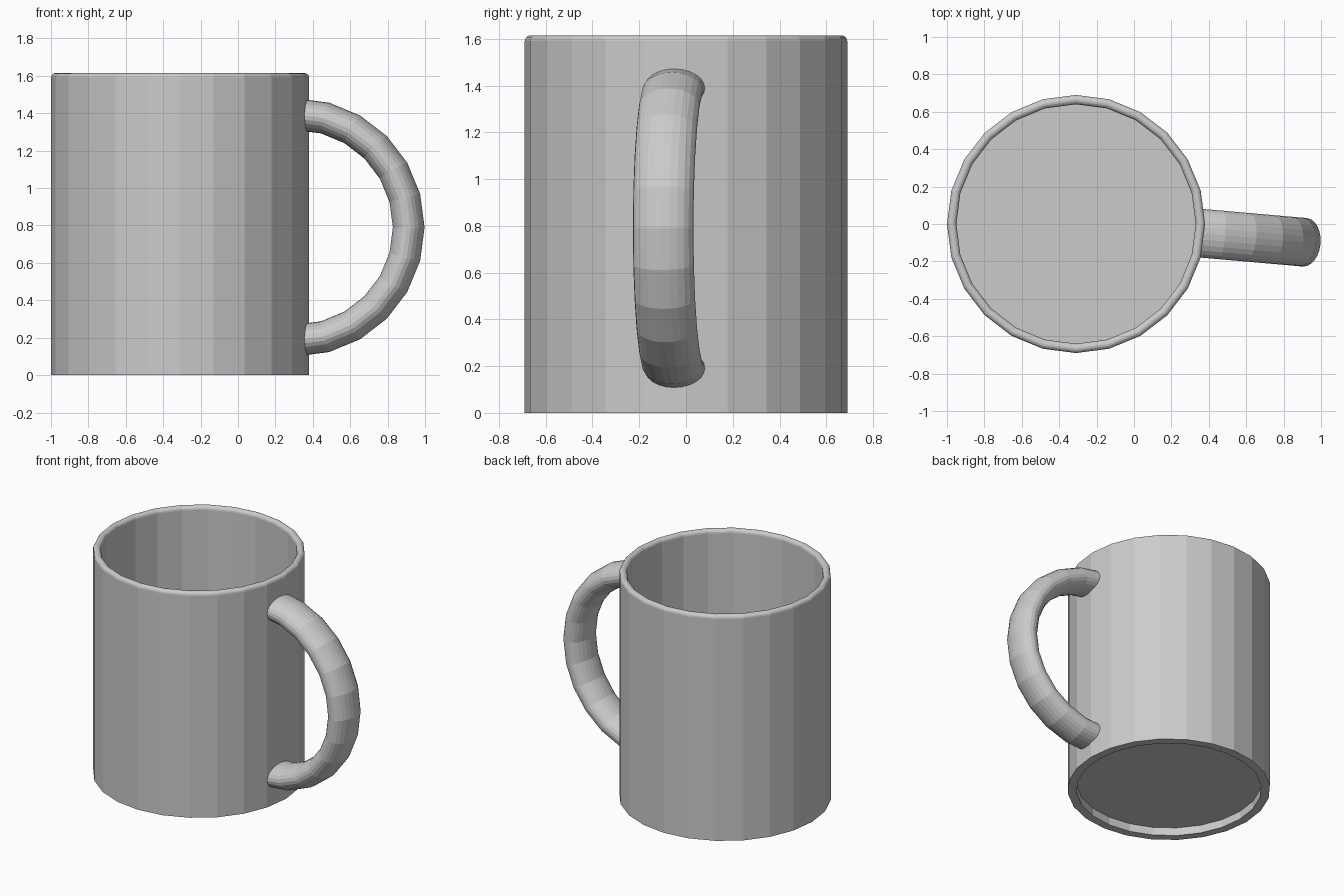
import bpy, bmesh
from math import cos, sin, pi, radians
from mathutils import Matrix, Vector

cube = bpy.data.objects.get("Cube")
if cube:
    bpy.data.objects.remove(cube, do_unlink=True)

SIDES = 24
grey = bpy.data.materials.new("plain_grey")
grey.use_nodes = True
grey.diffuse_color = (0.6, 0.6, 0.6, 1)
grey.node_tree.nodes["Principled BSDF"].inputs["Base Color"].default_value = grey.diffuse_color


def finish(name, bm, location):
    bmesh.ops.recalc_face_normals(bm, faces=bm.faces)
    mesh = bpy.data.meshes.new(name)
    bm.to_mesh(mesh)
    bm.free()
    mesh.materials.append(grey)
    obj = bpy.data.objects.new(name, mesh)
    obj.location = location
    bpy.context.collection.objects.link(obj)
    return obj


def spin_profile(points, closed, axis, angle, steps):
    """Sweep a profile in the xz plane around an axis through the origin."""
    bm = bmesh.new()
    verts = [bm.verts.new(p) for p in points]
    edges = [bm.edges.new(pair) for pair in zip(verts, verts[1:])]
    if closed:
        edges.append(bm.edges.new((verts[-1], verts[0])))
    bmesh.ops.spin(bm, geom=verts + edges, cent=(0, 0, 0), axis=axis,
                   angle=angle, steps=steps)
    bmesh.ops.remove_doubles(bm, verts=bm.verts, dist=1e-4)
    return bm


# Mug body: recessed base, outer wall, rounded rim, inner wall and floor
outer, inner, foot, height = 0.69, 0.64, 0.63, 1.615
recess, floor = 0.06, 0.11
mid, lip = (outer + inner) / 2, (outer - inner) / 2
rim = [(mid + lip * cos(pi * i / 8), 0, height - lip + lip * sin(pi * i / 8))
       for i in range(9)]
profile = [(0, 0, recess), (foot, 0, recess), (foot, 0, 0), (outer, 0, 0)]
profile += rim + [(inner, 0, floor), (0, 0, floor)]
finish("mug_body", spin_profile(profile, False, (0, 0, 1), 2 * pi, SIDES), (-0.31, 0, 0))

# Handle: half ring with an oval section, trimmed inside the wall
radius, thick, wide = 0.605, 0.085, 0.13
section = [(thick * cos(2 * pi * i / SIDES), wide * sin(2 * pi * i / SIDES), radius)
           for i in range(SIDES)]
section = [Vector((0, y, z + t)) for t, y, z in section]
bm = spin_profile(section, True, (0, 1, 0), pi, SIDES // 2)
cut = bmesh.ops.bisect_plane(bm, geom=bm.verts[:] + bm.edges[:] + bm.faces[:],
                             plane_co=(0.035, 0, 0), plane_no=(1, 0, 0), clear_inner=True)
bmesh.ops.holes_fill(bm, edges=[e for e in bm.edges if e.is_boundary])
bmesh.ops.transform(bm, matrix=Matrix.Rotation(radians(-5), 4, "Z"), verts=bm.verts)
finish("handle", bm, (0.31, -0.045, 0.79))
